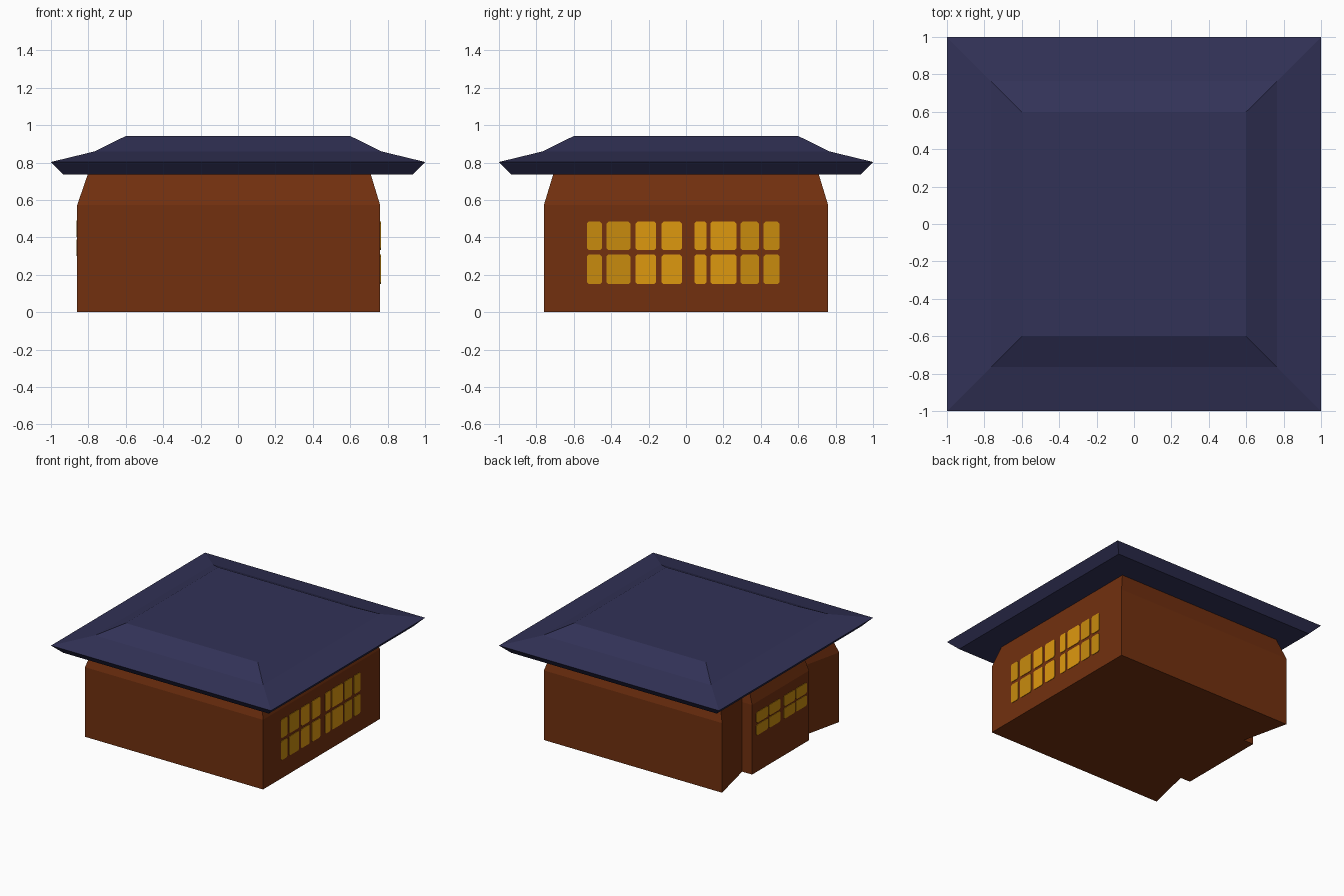
import bpy, bmesh

if "Cube" in bpy.data.objects:
    bpy.data.objects.remove(bpy.data.objects["Cube"])


def material(name, rgb):
    """Flat material from 0-255 sRGB values, converted to linear."""
    m = bpy.data.materials.new(name)
    lin = [((c / 255 + 0.055) / 1.055) ** 2.4 if c > 10 else c / 255 / 12.92 for c in rgb]
    m.diffuse_color = (*lin, 1.0)
    m.use_nodes = True
    m.node_tree.nodes["Principled BSDF"].inputs["Base Color"].default_value = m.diffuse_color
    return m


WALL = material("brown wall", (114, 48, 15))
ROOF = material("navy roof", (50, 50, 87))
BRIGHT = material("bright window", (222, 152, 15))
DIM = material("dim window", (200, 139, 13))


def finish(name, bm, mats):
    bmesh.ops.recalc_face_normals(bm, faces=bm.faces)
    me = bpy.data.meshes.new(name)
    bm.to_mesh(me)
    bm.free()
    for m in mats:
        me.materials.append(m)
    ob = bpy.data.objects.new(name, me)
    bpy.context.collection.objects.link(ob)
    return ob


def loft(name, outline, levels, mat):
    """Stack scaled copies of an outline at (scale, z) levels and cap both ends."""
    bm = bmesh.new()
    rings = [[bm.verts.new((x * s, y * s, z)) for x, y in outline] for s, z in levels]
    n = len(outline)
    for a, b in zip(rings, rings[1:]):
        for i in range(n):
            j = (i + 1) % n
            bm.faces.new((a[i], a[j], b[j], b[i]))
    bm.faces.new(rings[0][::-1])
    bm.faces.new(rings[-1])
    return finish(name, bm, [mat])


# Walls: square plan whose left side slants in towards a middle bay
plan = [(0.76, -0.76), (0.76, 0.76),
        (-0.86, 0.76), (-0.77, 0.37), (-0.86, 0.37),
        (-0.86, -0.37), (-0.77, -0.37), (-0.86, -0.76)]
loft("walls", plan, [(1, 0), (1, 0.572), (0.934, 0.737)], WALL)

# Roof: flared hip roof with a flat top
square = [(1, -1), (1, 1), (-1, 1), (-1, -1)]
loft("roof", square, [(0.935, 0.737), (1, 0.803), (0.765, 0.86), (0.6, 0.942)], ROOF)


def windows(name, x, side, columns, rows):
    """Thin chamfered panes on a wall facing +x or -x; columns are (y0, y1, material slot)."""
    bm = bmesh.new()
    c = 0.01
    for y0, y1, slot in columns:
        for z0, z1 in rows:
            pts = [(y0 + c, z0), (y1 - c, z0), (y1, z0 + c), (y1, z1 - c),
                   (y1 - c, z1), (y0 + c, z1), (y0, z1 - c), (y0, z0 + c)]
            back = [bm.verts.new((x, y, z)) for y, z in pts]
            front = [bm.verts.new((x + side * 0.004, y, z)) for y, z in pts]
            faces = [bm.faces.new(front), bm.faces.new(back[::-1])]
            for i in range(8):
                j = (i + 1) % 8
                faces.append(bm.faces.new((back[i], back[j], front[j], front[i])))
            for f in faces:
                f.material_index = slot
    return finish(name, bm, [BRIGHT, DIM])


# Right wall windows: bright in the middle, dimmer at the ends
windows("right_windows", 0.76, 1,
        [(-0.53, -0.45, 1), (-0.425, -0.297, 1), (-0.27, -0.16, 0), (-0.13, -0.022, 0),
         (0.045, 0.11, 0), (0.13, 0.27, 0), (0.292, 0.39, 1), (0.415, 0.50, 1)],
        [(0.15, 0.308), (0.332, 0.484)])

# Bay windows on the left
windows("bay_windows", -0.86, -1,
        [(-0.335, -0.195, 1), (-0.18, -0.04, 1), (0.01, 0.155, 1), (0.17, 0.317, 1)],
        [(0.30, 0.388), (0.402, 0.49)])
